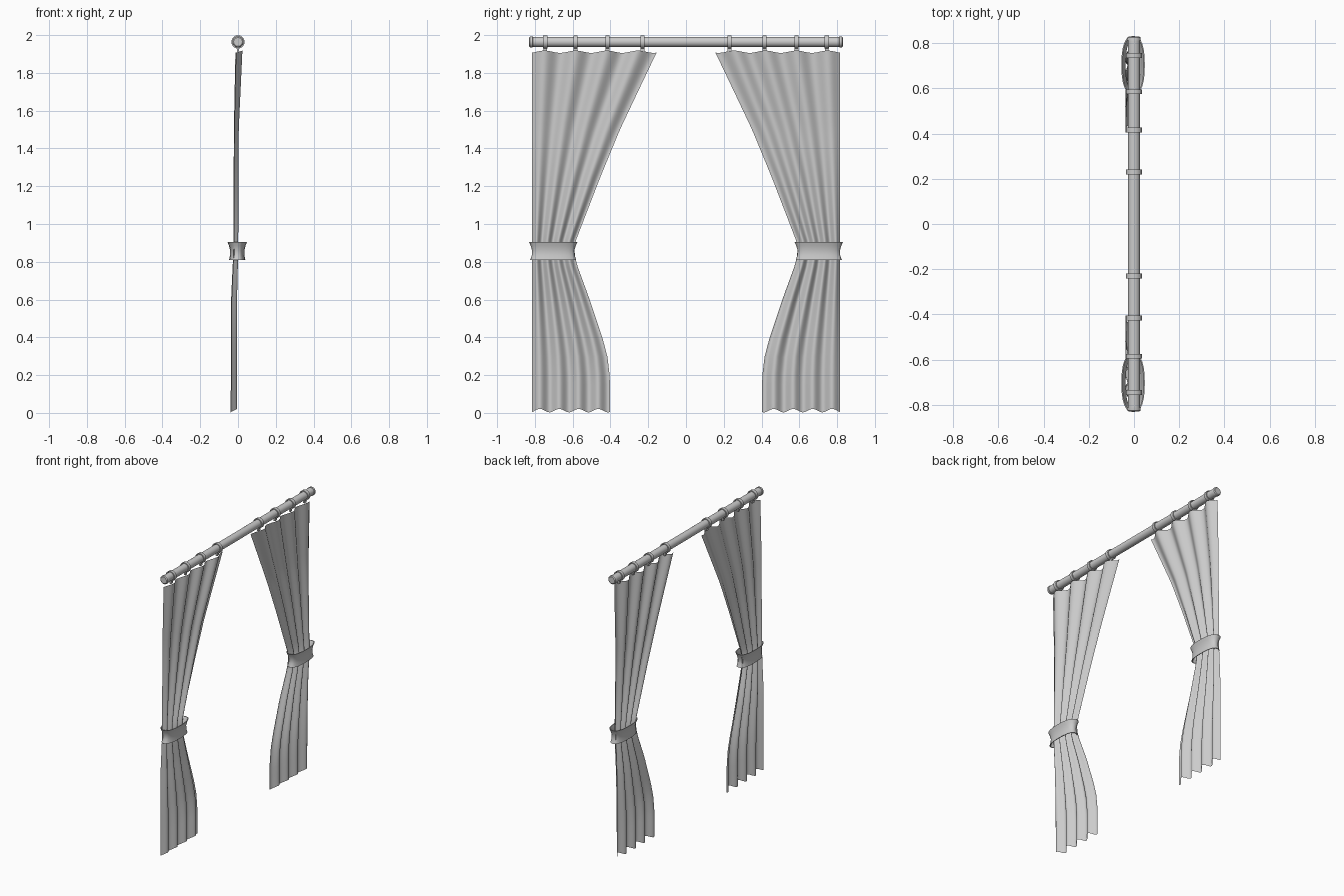
import bpy, bmesh, math

if "Cube" in bpy.data.objects:
    bpy.data.objects.remove(bpy.data.objects["Cube"])


def mesh_object(name, bm, angle=40):
    bmesh.ops.recalc_face_normals(bm, faces=bm.faces)
    me = bpy.data.meshes.new(name)
    bm.to_mesh(me)
    bm.free()
    ob = bpy.data.objects.new(name, me)
    bpy.context.collection.objects.link(ob)
    bpy.ops.object.select_all(action='DESELECT')
    ob.select_set(True)
    bpy.context.view_layer.objects.active = ob
    bpy.ops.object.shade_smooth_by_angle(angle=math.radians(angle))
    return ob


def interp(table, z):
    for (z0, a), (z1, b) in zip(table, table[1:]):
        if z <= z1:
            return a + (b - a) * max(0, z - z0) / (z1 - z0)
    return table[-1][1]


def loft(bm, rings, closed=False, wrap=False):
    """Bridge rows of points; closed joins each row, wrap joins last to first row."""
    rows = [[bm.verts.new(p) for p in r] for r in rings]
    if wrap:
        rows.append(rows[0])
    for a, b in zip(rows, rows[1:]):
        n = len(a)
        for i in range(n if closed else n - 1):
            j = (i + 1) % n
            bm.faces.new((a[i], a[j], b[j], b[i]))
    return rows


ROD_Z = 1.964
OUTER = 0.815
INNER = [(0, .403), (.19, .403), (.30, .416), (.39, .44), (.6, .51), (.8, .583), (.86, .592),
         (.9, .588), (1.245, .455), (1.5, .35), (1.92, .152)]
CENTRE_X = [(0, -.022), (.6, -.021), (.85, -.012), (1.5, -.009), (1.92, .005)]
AMP = [(0, .017), (.6, .016), (.85, .013), (1.5, .013), (1.92, .019)]


def circle(y, r, n=24):
    return [(r * math.cos(2 * math.pi * i / n), y, ROD_Z + r * math.sin(2 * math.pi * i / n))
            for i in range(n)]


# Rod with slightly thicker rounded ends
bm = bmesh.new()
profile = [(-.83, .023), (-.825, .029), (-.812, .030), (-.811, .027)]
profile += [(-y, r) for y, r in reversed(profile)]
rows = loft(bm, [circle(y, r) for y, r in profile], closed=True)
bm.faces.new(rows[0])
bm.faces.new(rows[-1])
mesh_object("curtain_rod", bm)


def add_ring(y, label):
    # Flat band hanging around the rod
    bm = bmesh.new()
    section = [(-.011, .029), (-.011, .035), (.011, .035), (.011, .029)]
    loft(bm, [circle(y + dy, r) for dy, r in section], closed=True, wrap=True)
    mesh_object("ring_" + label, bm)
    # Small clip joining ring and fabric
    bm = bmesh.new()
    bmesh.ops.create_cube(bm, size=1)
    for v in bm.verts:
        v.co = (v.co.x * .012, y + v.co.y * .02, 1.922 + v.co.z * .022)
    mesh_object("ring_clip_" + label, bm)


def add_curtain(s, label):
    # Pleated cloth sheet gathered at the tieback
    bm = bmesh.new()
    nu, nz = 64, 40
    rows = []
    for k in range(nz + 1):
        t = k / nz
        row = []
        for i in range(nu + 1):
            u = i / nu
            wave = math.cos(2 * math.pi * (4 * u - .4))
            z = .012 + 1.9 * t
            y = OUTER + (interp(INNER, z) - OUTER) * u
            x = interp(CENTRE_X, z) + interp(AMP, z) * wave
            z += wave * (.006 * t ** 8 + .009 * (1 - t) ** 8)
            row.append((x, s * y, z))
        rows.append(row)
    loft(bm, rows)
    mesh_object("curtain_" + label, bm, 60)


def add_tieback(s, label):
    # Flared fabric band, narrow in the middle of its height
    bm = bmesh.new()
    n = 24
    levels = [(.81, .122, .043), (.835, .113, .038), (.86, .112, .038),
              (.885, .119, .044), (.906, .129, .052)]

    def row(z, ry, rx):
        pts = []
        for i in range(n):
            a = 2 * math.pi * i / n
            c, d = math.cos(a), math.sin(a)
            pts.append((-.004 + rx * math.copysign(abs(d) ** .75, d),
                        s * (.703 + ry * math.copysign(abs(c) ** .85, c)), z))
        return pts
    outer = [row(*l) for l in levels]
    inner = [row(z, ry - .005, rx - .005) for z, ry, rx in reversed(levels)]
    loft(bm, outer + inner, closed=True, wrap=True)
    mesh_object("tieback_" + label, bm)


for s, label in ((1, "far"), (-1, "near")):
    add_curtain(s, label)
    add_tieback(s, label)
    for i, y in enumerate((.745, .585, .415, .23)):
        add_ring(s * y, f"{label}_{i + 1}")
